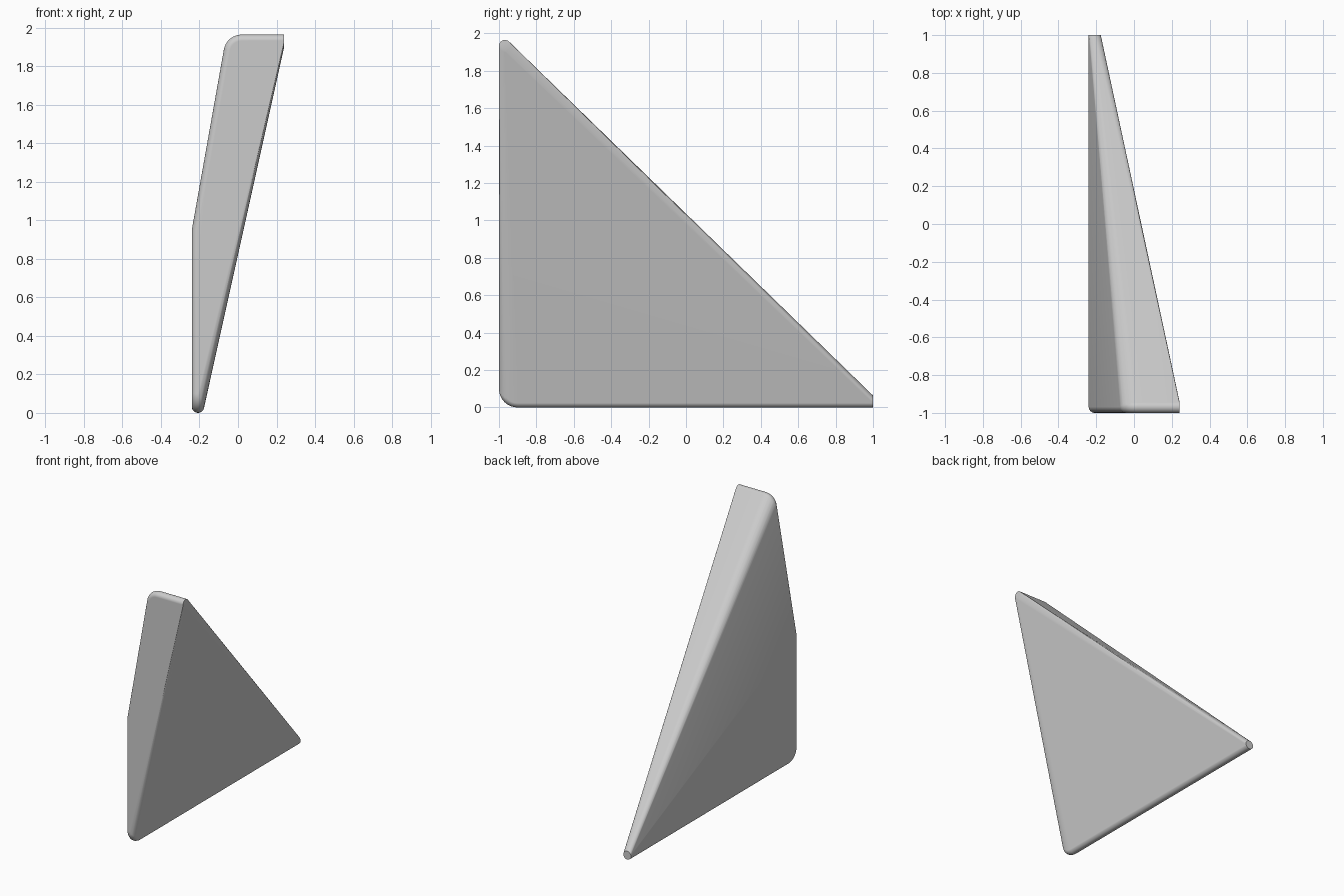
import bpy, bmesh
from math import radians, cos, sin
from mathutils import Vector

cube = bpy.data.objects.get("Cube")
if cube:
    bpy.data.objects.remove(cube)

X, Y, Z = Vector((1, 0, 0)), Vector((0, 1, 0)), Vector((0, 0, 1))
R = 0.032  # edge rounding radius


def ring(centre, u, v, radius, steps=24):
    """Circle of points in the plane of u and v."""
    angles = [radians(360 * i / steps) for i in range(steps)]
    return [centre + radius * (u * cos(a) + v * sin(a)) for a in angles]


def bend(centre, u, v, radius, start, end, steps=8):
    """Round edge swept about a corner, like part of a torus."""
    points = []
    for i in range(steps + 1):
        a = radians(start + (end - start) * i / steps)
        out = u * cos(a) + v * sin(a)
        points += ring(centre + out * (radius - R), out, u.cross(v), R)
    return points


# Small flat disc at the rear tip, and flat disc at the upper side end
points = ring(Vector((-0.24 + R, 1, R)), X, Z, R)
points += ring(Vector((0.24, R - 1, 1.965 - R)), Y, Z, R)
# Rounded upper corner
points += bend(Vector((0.02, R - 1, 1.87)), X, Z, 0.095, 90, 170)
# Rounded lower front corner
points += bend(Vector((-0.24 + R, -0.9, 0.1)), Y, Z, 0.1, 180, 270)
# Knee in the front side edge
points += ring(Vector((-0.24 + R, R - 1, 0.95)), X, Y, R)

# Wedge skin stretched around the rounded corners
bm = bmesh.new()
for p in points:
    bm.verts.new(p)
hull = bmesh.ops.convex_hull(bm, input=bm.verts)
bmesh.ops.delete(bm, geom=[v for v in bm.verts if not v.link_faces], context="VERTS")
bmesh.ops.remove_doubles(bm, verts=bm.verts, dist=0.0005)
bmesh.ops.dissolve_limit(bm, angle_limit=radians(0.5), verts=bm.verts, edges=bm.edges)
bmesh.ops.recalc_face_normals(bm, faces=bm.faces)
mesh = bpy.data.meshes.new("wedge")
bm.to_mesh(mesh)
bm.free()

wedge = bpy.data.objects.new("wedge", mesh)
bpy.context.collection.objects.link(wedge)

# Plain grey finish
grey = bpy.data.materials.new("light grey")
grey.use_nodes = True
colour = (0.6, 0.6, 0.6, 1)
grey.diffuse_color = colour
grey.node_tree.nodes["Principled BSDF"].inputs["Base Color"].default_value = colour
mesh.materials.append(grey)

# Smooth rounded edges with flat broad faces
bpy.ops.object.select_all(action="DESELECT")
wedge.select_set(True)
bpy.context.view_layer.objects.active = wedge
bpy.ops.object.shade_smooth_by_angle(angle=radians(35))
weighted = wedge.modifiers.new("flat broad faces", "WEIGHTED_NORMAL")
weighted.keep_sharp = True
